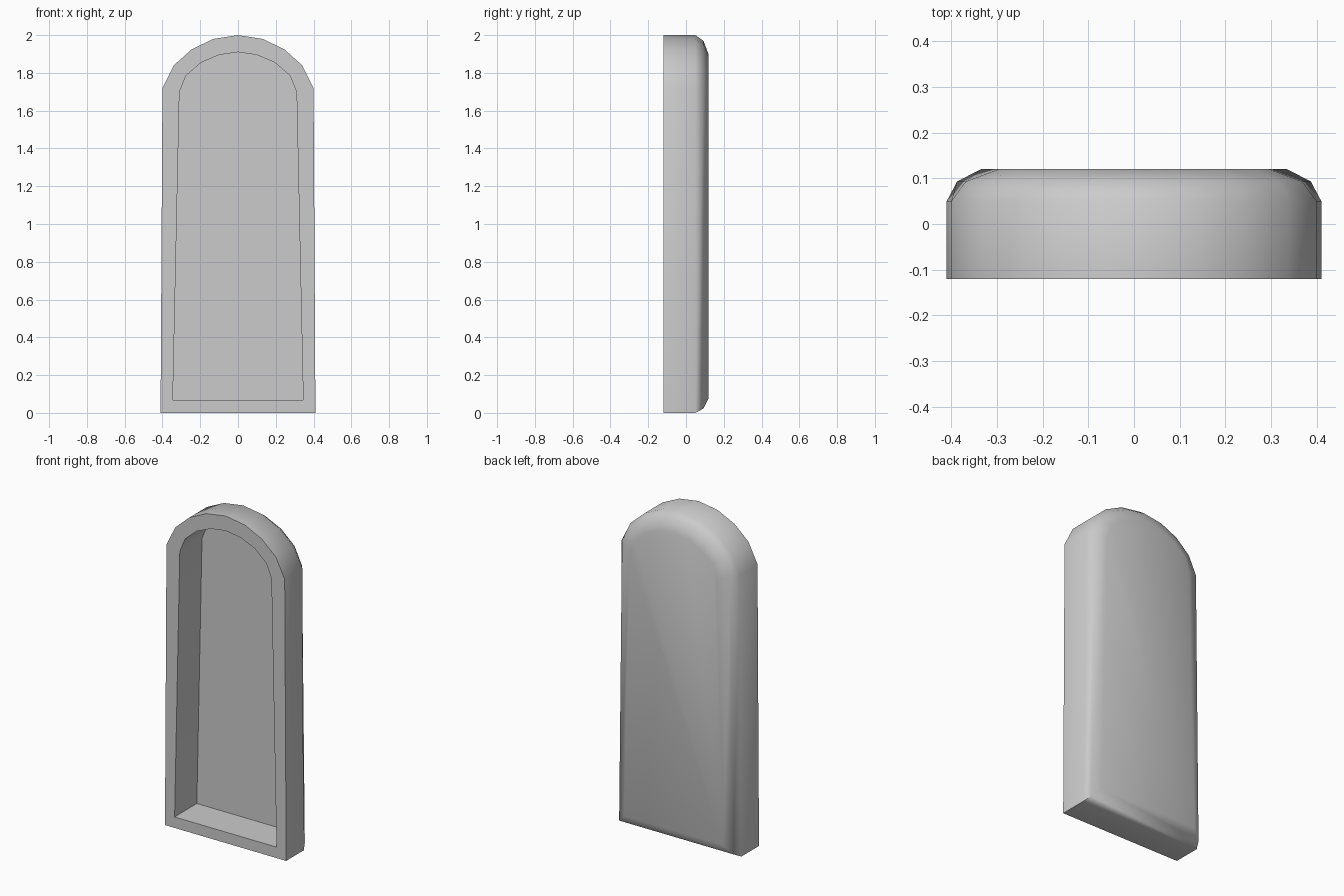
import bpy
import bmesh
import math

default = bpy.data.objects.get("Cube")
if default:
    bpy.data.objects.remove(default, do_unlink=True)

grey = bpy.data.materials.new("plain grey")
grey.use_nodes = True
colour = (0.6, 0.6, 0.6, 1.0)
grey.diffuse_color = colour
grey.node_tree.nodes["Principled BSDF"].inputs["Base Color"].default_value = colour


def mirrored(half):
    """Close a right-hand half outline (bottom corner up to the apex)."""
    return half + [(-x, z) for x, z in reversed(half[:-1])]


# Arched outlines of the outer wall and of the recess
outer = mirrored([(0.41, 0), (0.40, 1.72), (0.34, 1.84),
                  (0.245, 1.925), (0.13, 1.98), (0, 2)])
inner = mirrored([(0.345, 0.067), (0.31, 1.70), (0.275, 1.785),
                  (0.195, 1.855), (0.10, 1.895), (0, 1.91)])

# Each ring: blend from outer to inner outline, depth
rings = [(1, 0.095), (1, -0.12), (0, -0.12), (0, 0.05), (0.35, 0.093), (1.15, 0.12)]

bm = bmesh.new()
loops = []
for t, y in rings:
    loops.append([bm.verts.new((a + (c - a) * t, y, b + (d - b) * t))
                  for (a, b), (c, d) in zip(outer, inner)])

# Recess wall, front rim, side wall and rounded back edge
n = len(outer)
for low, high in zip(loops, loops[1:]):
    for i in range(n):
        j = (i + 1) % n
        bm.faces.new((low[i], low[j], high[j], high[i]))

# Recess floor and back panel
bm.faces.new(loops[0])
bm.faces.new(loops[-1])
bmesh.ops.recalc_face_normals(bm, faces=bm.faces[:])

mesh = bpy.data.meshes.new("arched_shell")
bm.to_mesh(mesh)
bm.free()
mesh.materials.append(grey)
shell = bpy.data.objects.new("arched_shell", mesh)
bpy.context.collection.objects.link(shell)

# Smooth the rounded back, keep the rim and recess edges crisp
bpy.ops.object.select_all(action="DESELECT")
shell.select_set(True)
bpy.context.view_layer.objects.active = shell
bpy.ops.object.shade_smooth_by_angle(angle=math.radians(42))
